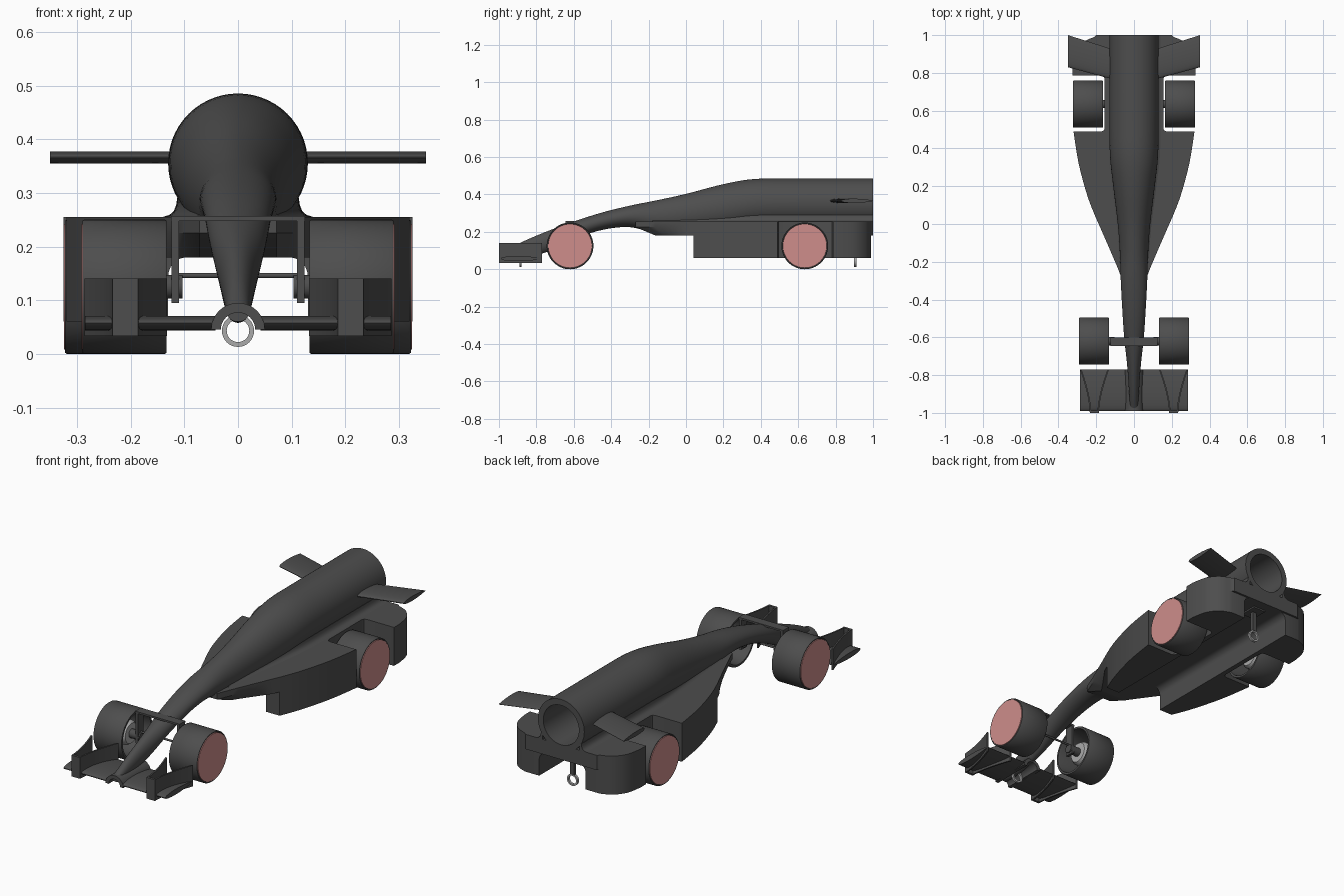
import bpy, bmesh, math
from mathutils import Vector

if "Cube" in bpy.data.objects:
    bpy.data.objects.remove(bpy.data.objects["Cube"])


def material(name, c):
    m = bpy.data.materials.new(name)
    m.diffuse_color = (*c, 1)
    m.use_nodes = True
    m.node_tree.nodes["Principled BSDF"].inputs["Base Color"].default_value = m.diffuse_color
    return m


DARK = material("dark_body", (0.075, 0.075, 0.075))
RED = material("wheel_face", (0.62, 0.27, 0.26))
HUB = material("hub_grey", (0.4, 0.4, 0.4))


def loft(name, rings, mat=DARK, caps=True, closed=False, mirror=False, angle=35):
    """Skin a list of closed rings with equal point counts."""
    bm = bmesh.new()
    vs = [[bm.verts.new(p) for p in r] for r in rings]
    n = len(rings[0])
    for i in range(len(vs) if closed else len(vs) - 1):
        a, b = vs[i], vs[(i + 1) % len(vs)]
        for j in range(n):
            k = (j + 1) % n
            bm.faces.new((a[j], a[k], b[k], b[j]))
    if caps and not closed:
        bm.faces.new(vs[0])
        bm.faces.new(vs[-1])
    bmesh.ops.recalc_face_normals(bm, faces=bm.faces)
    me = bpy.data.meshes.new(name)
    bm.to_mesh(me)
    bm.free()
    ob = bpy.data.objects.new(name, me)
    bpy.context.collection.objects.link(ob)
    me.materials.append(mat)
    if mirror:
        ob.modifiers.new("mirror", 'MIRROR')
    bpy.ops.object.select_all(action='DESELECT')
    ob.select_set(True)
    bpy.context.view_layer.objects.active = ob
    bpy.ops.object.shade_smooth_by_angle(angle=math.radians(angle))
    return ob


def prism(name, outline, z0, z1, **kw):
    return loft(name, [[(x, y, z) for x, y in outline] for z in (z0, z1)], **kw)


def box(name, x0, x1, y0, y1, z0, z1, **kw):
    return prism(name, [(x0, y0), (x1, y0), (x1, y1), (x0, y1)], z0, z1, **kw)


def lathe_x(name, prof, y, z, mat=DARK, n=64):
    """Spin (radius, x) points round an axis parallel to x, mirrored to both sides."""
    rings = [[(x, y + r * math.cos(2 * math.pi * i / n), z + r * math.sin(2 * math.pi * i / n))
              for i in range(n)] for r, x in prof]
    return loft(name, rings, mat, mirror=True)


def ellipse(y, w, top, bot, n=56):
    c, h = (top + bot) / 2, (top - bot) / 2
    return [(w * math.cos(2 * math.pi * i / n), y, c + h * math.sin(2 * math.pi * i / n)) for i in range(n)]


def smooth(rows, n=5):
    """Catmull-Rom through rows of numbers."""
    out = []
    for i in range(len(rows) - 1):
        p = [Vector(rows[max(0, min(len(rows) - 1, i + k))]) for k in (-1, 0, 1, 2)]
        for s in range(n):
            t = s / n
            out.append(0.5 * (2 * p[1] + (p[2] - p[0]) * t + (2 * p[0] - 5 * p[1] + 4 * p[2] - p[3]) * t * t
                              + (3 * p[1] - p[0] - 3 * p[2] + p[3]) * t ** 3))
    return out + [Vector(rows[-1])]


# Fuselage: needle nose growing into a round tube with an open rear bore
body = smooth([(-.98, .02, .092, .06), (-.89, .026, .14, .06), (-.75, .036, .2, .09), (-.6, .052, .255, .16),
               (-.45, .062, .303, .21), (-.3, .07, .34, .225), (-.15, .075, .37, .19), (0, .086, .403, .19),
               (.2, .11, .455, .2), (.36, .127, .482, .22), (.55, .13, .485, .225), (.8, .13, .485, .225),
               (1, .13, .485, .225)])
loft("fuselage", [ellipse(*r) for r in body] + [ellipse(1, .1, .455, .255), ellipse(.45, .1, .455, .255)])

# Concave fillet where the tube meets the side pods
fil = [(.8, .295), (.87, .29), (.885, .277), (.92, .266), (.98, .259), (1.08, .255), (1.08, .22), (.8, .22)]
loft("body_fillet", [[(r[1] * k, r[0], z) for k, z in fil] for r in body if r[0] > -.2], mirror=True)

# Side pods: thin upper deck over two deep outer walls, notched for the rear wheels
edge = [tuple(v) for v in smooth([(.205, .04), (.247, .15), (.293, .32), (.32, .49)], 4)]
notch = [(.172, .49), (.16, .495), (.155, .507), (.155, .768), (.16, .78), (.172, .785), (.325, .785)]
tail = [tuple(v) for v in smooth([(.325, .83), (.308, .91), (.265, .965), (.21, .99)], 4)]
lead = [tuple(v) for v in smooth([(.072, -.27), (.1, -.2), (.165, -.05), (.205, .04)], 4)][:-1]
half = lead + edge + notch + tail + [(.2, 1.0)]
deck = half + [(-x, y) for x, y in reversed(half)]
loft("pod_deck", [[(x, y * .6 if y < 0 else y, .18) for x, y in deck],
                  [(x, y, .225) for x, y in deck], [(x, y, .255) for x, y in deck]])
prism("pod_wall", [(.13, .04)] + edge + notch + tail + [(.13, .99)], .06, .2, mirror=True)

# Rounded upper corners of the underbody tunnel
cove = [(.131, .181)] + [(.095 + .035 * math.cos(a), .145 + .035 * math.sin(a))
                         for a in [math.pi / 2 * i / 6 for i in range(7)]]
loft("tunnel_cove", [[(x, y, z) for x, z in cove] for y in (.04, .99)], mirror=True)

# Wheels with hollow inner sides, coloured outer discs and grey hubs
for label, y, x0, x1 in (("front", -.62, .133, .29), ("rear", .635, .165, .322)):
    lathe_x(label + "_wheel", [(.001, x1 - .004), (.117, x1 - .004), (.119, x1), (.123, x1), (.125, x1 - .003),
                               (.125, x0 + .003), (.123, x0), (.113, x0), (.11, x0 + .01), (.105, x1 - .04),
                               (.001, x1 - .04)], y, .125)
    lathe_x(label + "_wheel_disc", [(.001, x1 - .005), (.117, x1 - .005), (.117, x1 + .002), (.001, x1 + .002)],
            y, .125, RED)
    lathe_x(label + "_hub", [(.001, x0 + .03), (.05, x0 + .03), (.06, x0 + .045), (.06, x1 - .035),
                             (.001, x1 - .035)], y, .125, HUB)
    lathe_x(label + "_axle_stub", [(.001, x0 - .03), (.022, x0 - .03), (.022, x1 - .05), (.001, x1 - .05)], y, .125)

# Front axle frame: top strap, uprights and a thin cross rod
box("front_strap", -.125, .125, -.645, -.6, .248, .257)
box("front_upright", .11, .124, -.645, -.6, .095, .25, mirror=True)
lathe_x("front_cross_rod", [(.005, 0), (.005, .12)], -.62, .146, n=16)


def airfoil(x, y0, y1, z, t, n=12):
    """Closed wing section at x, from leading edge y0 to trailing edge y1."""
    u = [(1 - math.cos(math.pi * i / n)) / 2 for i in range(n + 1)]

    def th(s):
        return t * (2.6 * math.sqrt(s) * (1 - s) ** .8 * .5 + .03)
    return ([(x, y0 + (y1 - y0) * s, z + th(s)) for s in u]
            + [(x, y0 + (y1 - y0) * s, z - th(s)) for s in reversed(u)])


# Swept rear wings
loft("rear_wing", [airfoil(.12, .768, .927, .366, .02), airfoil(.35, .83, 1.0, .366, .02)], mirror=True)

# Front wing with a half-tube arch below the nose
loft("front_wing", [airfoil(x, -.99, -.77, .057, .024) for x in (.042, .285)], mirror=True)
arc = [math.pi * i / 20 for i in range(21)]
arch = ([(.05 * math.cos(a), .045 + .05 * math.sin(a)) for a in arc]
        + [(.032 * math.cos(a), .045 + .032 * math.sin(a)) for a in reversed(arc)])
loft("nose_arch", [[(x, y, z) for x, z in arch] for y in (-.99, -.77)])

# Curved vanes splitting the flow either side of each front wheel
for label, tip, end in (("outer", .232, .284), ("inner", .188, .134)):
    path = [(tip + (end - tip) * s ** 1.6, -1 + .23 * s) for s in [i / 10 for i in range(11)]]
    d = .004 if tip < end else -.004
    prism(label + "_vane", [(x + d / 2, y) for x, y in path] + [(x - d * (1.5), y) for x, y in reversed(path)],
          .033, .14, mirror=True)
box("vane_tip", .188, .232, -1.0, -.988, .033, .14, mirror=True)


# Guide rings under nose and tail
def guide_ring(name, y, z=.043):
    sect = [(.021, -.006), (.03, -.006), (.03, .006), (.021, .006)]
    loft(name, [[(r * math.cos(a), y + dy, z + r * math.sin(a)) for r, dy in sect]
                for a in [2 * math.pi * i / 32 for i in range(32)]], HUB, closed=True)


guide_ring("front_guide_ring", -.885)
guide_ring("rear_guide_ring", .905)
box("rear_ring_post", -.012, .012, .897, .913, .07, .19)
box("rear_ring_plate", -.035, .035, .86, .95, .172, .185)
